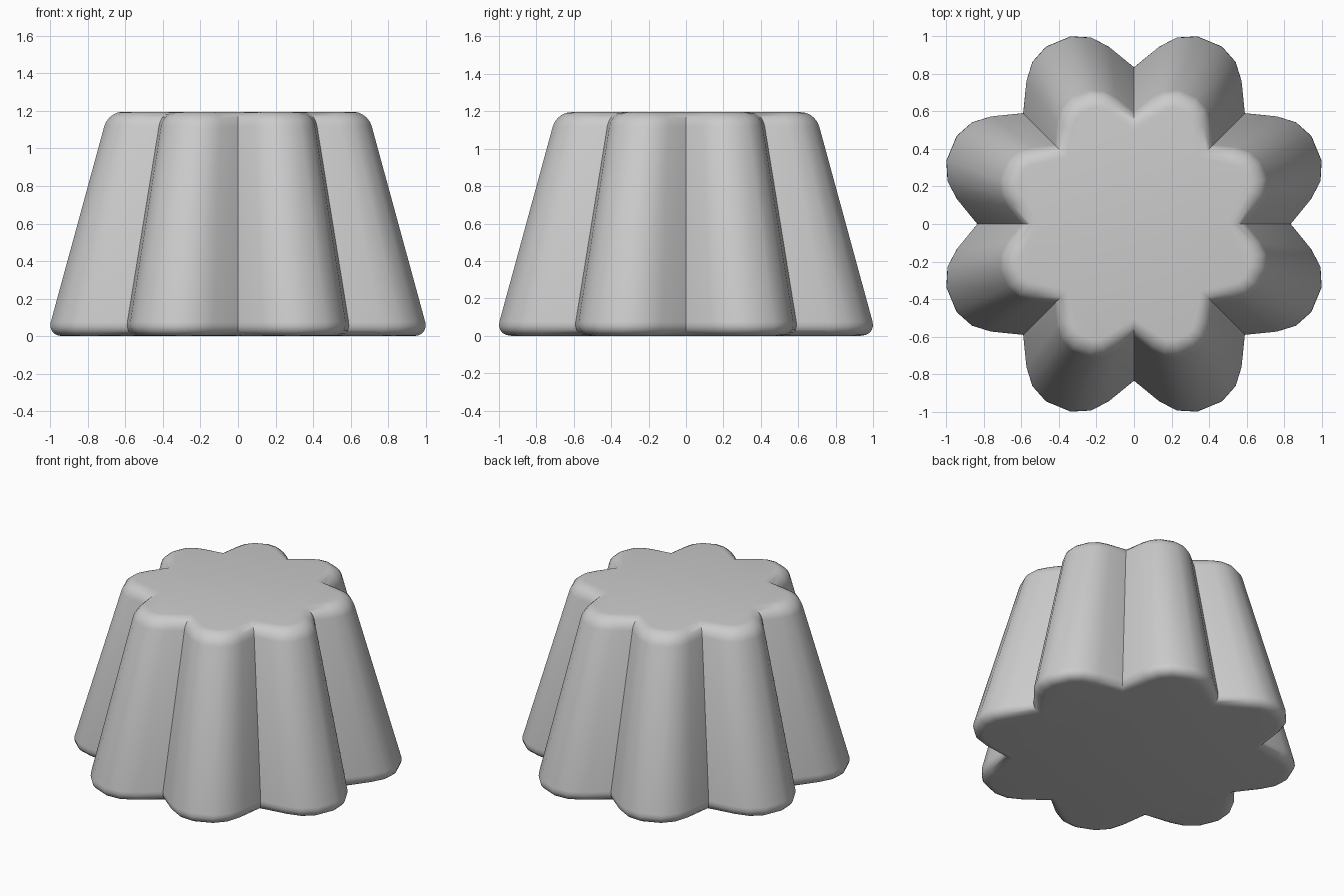
import bpy, bmesh, math
from mathutils import Vector

if "Cube" in bpy.data.objects:
    bpy.data.objects.remove(bpy.data.objects["Cube"])

LOBES, HEIGHT = 8, 1.195
# One lobe of the outline: (angle in degrees, radius), from valley to valley
LOBE = [(0, .835), (7.9, .952), (12.8, 1.018), (18.6, 1.054),
        (26.4, 1.054), (32.2, 1.018), (37.1, .952)]

# Full fluted outline
outline = []
for k in range(LOBES):
    for a, r in LOBE:
        t = math.radians(a + 45 * k)
        outline.append(Vector((r * math.cos(t), r * math.sin(t))))
n = len(outline)

# Inward normals used to round the rims
inward = []
for i in range(n):
    e = (outline[(i + 1) % n] - outline[i - 1]).normalized()
    inward.append(Vector((-e.y, e.x)))


def taper(z):
    return 1 - 0.29 * (z - 0.07) / 1.06


# Rows (inset, z): rounded bottom rim, straight wall, rounded top rim
STEPS = 5
rows = []
for i in range(STEPS + 1):
    t = math.pi / 2 * i / STEPS
    rows.append((0.085 * (1 - math.sin(t)), 0.075 * (1 - math.cos(t))))
for i in range(STEPS + 1):
    t = math.pi / 2 * i / STEPS
    rows.append((0.075 * (1 - math.cos(t)), HEIGHT - 0.075 * (1 - math.sin(t))))

# Fluted body
bm = bmesh.new()
rings = []
for inset, z in rows:
    ring = []
    for p, d in zip(outline, inward):
        q = p * taper(z) + d * inset
        ring.append(bm.verts.new((q.x, q.y, z)))
    rings.append(ring)
for lo, hi in zip(rings, rings[1:]):
    for i in range(n):
        j = (i + 1) % n
        bm.faces.new((lo[i], lo[j], hi[j], hi[i]))
bm.faces.new(rings[-1])
bm.faces.new(rings[0][::-1])
bmesh.ops.recalc_face_normals(bm, faces=bm.faces)

mesh = bpy.data.meshes.new("fluted_body")
bm.to_mesh(mesh)
bm.free()
body = bpy.data.objects.new("fluted_body", mesh)
bpy.context.collection.objects.link(body)
bpy.context.view_layer.objects.active = body
body.select_set(True)
bpy.ops.object.shade_smooth_by_angle(angle=math.radians(40))
